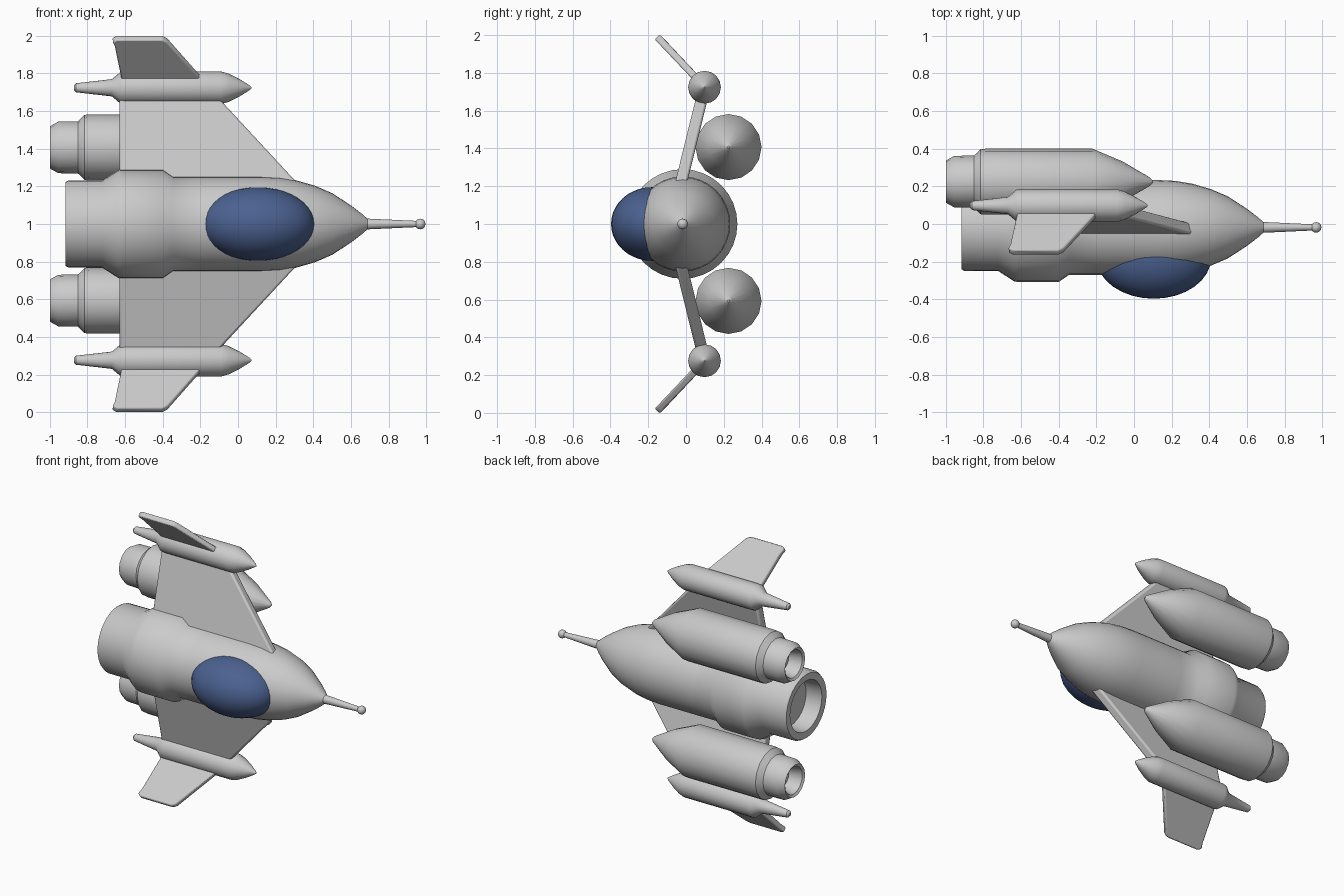
import bpy, bmesh, math
from mathutils import Vector

if "Cube" in bpy.data.objects:
    bpy.data.objects.remove(bpy.data.objects["Cube"])

AXIS_Y = -0.018   # fuselage axis height in y; z = 1 is the mirror plane


def finish(name, bm, angle=35):
    bmesh.ops.recalc_face_normals(bm, faces=bm.faces)
    me = bpy.data.meshes.new(name)
    bm.to_mesh(me)
    bm.free()
    ob = bpy.data.objects.new(name, me)
    bpy.context.collection.objects.link(ob)
    bpy.context.view_layer.objects.active = ob
    for o in bpy.context.selected_objects:
        o.select_set(False)
    ob.select_set(True)
    bpy.ops.object.shade_smooth_by_angle(angle=math.radians(angle))
    return ob


def lathe(name, profile, y, z, sides):
    """Revolve (x, radius) points around a line parallel to x."""
    bm = bmesh.new()
    rings = []
    for x, r in profile:
        rings.append([bm.verts.new((x, y + r * math.cos(2 * math.pi * i / sides),
                                    z + r * math.sin(2 * math.pi * i / sides)))
                      for i in range(sides)])
    for a, b in zip(rings, rings[1:]):
        for i in range(sides):
            j = (i + 1) % sides
            bm.faces.new((a[i], a[j], b[j], b[i]))
    bm.faces.new(rings[0])
    bm.faces.new(rings[-1])
    return finish(name, bm)


def plate(name, corners, thickness, side, bevel):
    """Flat plate from (x, y, z offset) corners, mirrored about z = 1."""
    bm = bmesh.new()
    pts = [Vector((x, y, 1 + side * dz)) for x, y, dz in corners]
    n = (pts[1] - pts[0]).cross(pts[2] - pts[0]).normalized() * thickness / 2
    low = [bm.verts.new(p - n) for p in pts]
    top = [bm.verts.new(p + n) for p in pts]
    bm.faces.new(low)
    bm.faces.new(top)
    k = len(pts)
    for i in range(k):
        j = (i + 1) % k
        bm.faces.new((low[i], low[j], top[j], top[i]))
    ob = finish(name, bm)
    mod = ob.modifiers.new("bevel", 'BEVEL')
    mod.width = bevel
    mod.segments = 2
    return ob


# Fuselage with recessed main nozzle, raised band and pointed nose
lathe("fuselage", [
    (-0.80, 0.165), (-0.915, 0.175), (-0.918, 0.222), (-0.90, 0.232),
    (-0.72, 0.233), (-0.635, 0.288), (-0.61, 0.29), (-0.40, 0.29),
    (-0.345, 0.252), (-0.2, 0.252), (0.12, 0.252), (0.22, 0.247),
    (0.31, 0.232), (0.41, 0.203), (0.50, 0.164), (0.60, 0.099),
    (0.66, 0.053), (0.69, 0.026)], AXIS_Y, 1, 32)

# Nose probe and ball
lathe("nose_probe", [(0.66, 0.029), (0.70, 0.028), (0.96, 0.016)], AXIS_Y, 1, 16)
bm = bmesh.new()
bmesh.ops.create_uvsphere(bm, u_segments=16, v_segments=10, radius=0.028)
finish("probe_ball", bm, 60).location = (0.968, AXIS_Y, 1)

# Canopy
bm = bmesh.new()
bmesh.ops.create_uvsphere(bm, u_segments=32, v_segments=20, radius=1)
bmesh.ops.scale(bm, vec=(0.305, 0.217, 0.195), verts=bm.verts)
canopy = finish("canopy", bm, 60)
canopy.location = (0.105, -0.18, 1)
blue = bpy.data.materials.new("canopy_blue")
blue.diffuse_color = (0.07, 0.12, 0.28, 1)
blue.use_nodes = True
blue.node_tree.nodes["Principled BSDF"].inputs["Base Color"].default_value = blue.diffuse_color
canopy.data.materials.append(blue)

for side, tag in ((1, "upper"), (-1, "lower")):
    # Wing, running from inside the fuselage into the tip pod
    plate(tag + "_wing", [(-0.63, -0.055, 0.10), (-0.63, 0.095, 0.71),
                          (-0.145, 0.095, 0.71), (0.42, -0.055, 0.10)],
          0.062, side, 0.012)
    # Side engine with hollow nozzle
    lathe(tag + "_engine", [
        (-0.90, 0.075), (-0.99, 0.095), (-1.0, 0.112), (-0.955, 0.137),
        (-0.85, 0.139), (-0.815, 0.173), (-0.79, 0.175), (-0.22, 0.175),
        (-0.06, 0.107), (0.085, 0.022), (0.10, 0.006)],
        0.225, 1 + side * 0.407, 16)
    # Wing tip pod
    lathe(tag + "_tip_pod", [
        (-0.872, 0.012), (-0.86, 0.024), (-0.67, 0.046), (-0.625, 0.084),
        (-0.60, 0.087), (-0.09, 0.087), (-0.05, 0.075), (0.01, 0.045),
        (0.06, 0.014), (0.073, 0.003)], 0.098, 1 + side * 0.724, 16)
    # Swept fin on the pod
    plate(tag + "_fin", [(-0.608, 0.10, 0.724), (-0.655, -0.115, 0.952),
                         (-0.668, -0.14, 0.978), (-0.645, -0.152, 0.99),
                         (-0.40, -0.152, 0.99), (-0.375, -0.14, 0.978),
                         (-0.15, 0.10, 0.724)], 0.037, side, 0.008)
